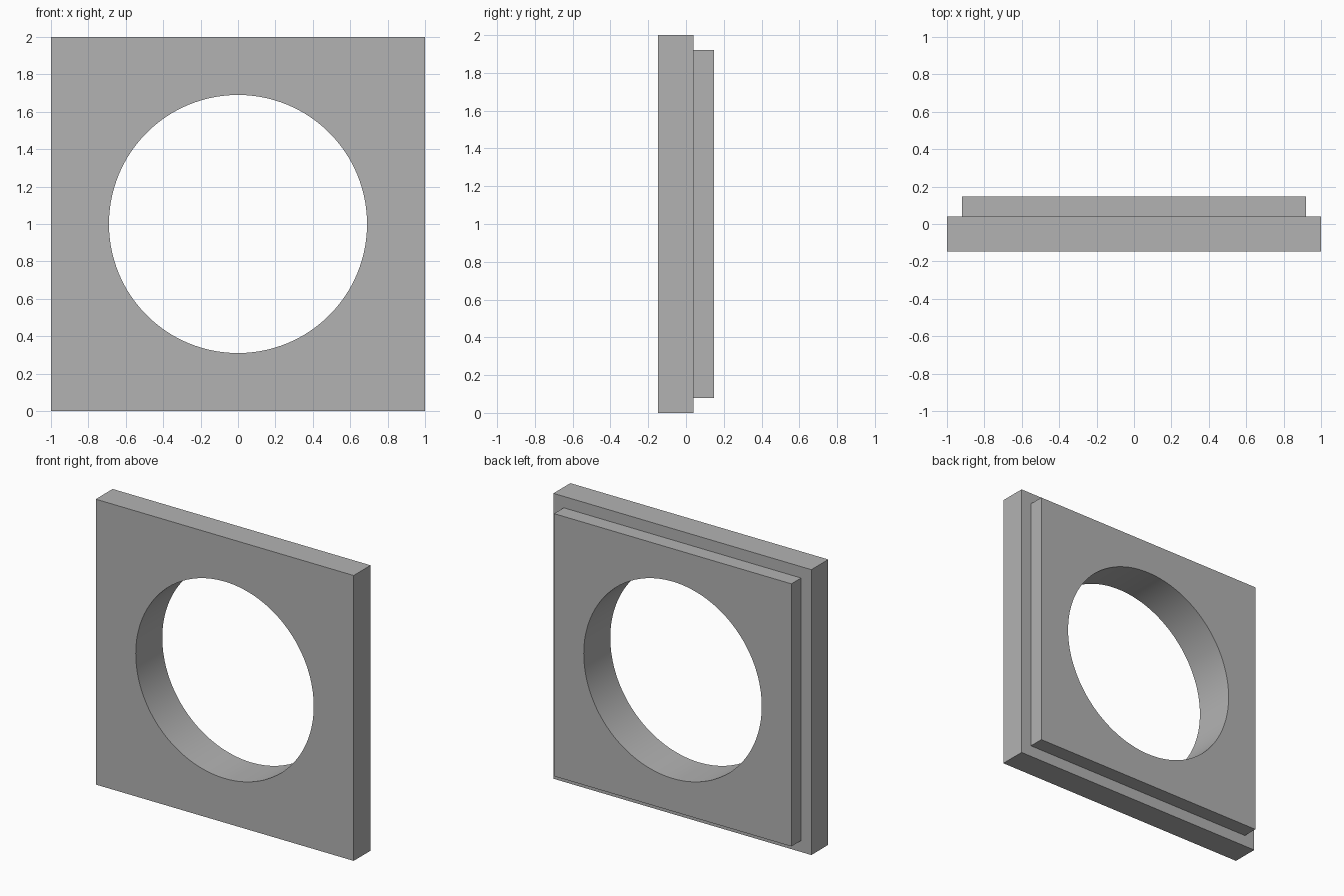
import bpy
import bmesh
import math
from mathutils import Matrix

cube = bpy.data.objects.get("Cube")
if cube:
    bpy.data.objects.remove(cube, do_unlink=True)

FRONT, STEP, BACK = -0.147, 0.04, 0.147
PLATE_HALF, RAISED_HALF, HOLE_RADIUS = 1.0, 0.887, 0.69

grey = bpy.data.materials.new("plain grey")
grey.use_nodes = True
colour = (0.45, 0.45, 0.45, 1)
grey.diffuse_color = colour
grey.node_tree.nodes["Principled BSDF"].inputs["Base Color"].default_value = colour


def make_object(name, bm):
    mesh = bpy.data.meshes.new(name)
    bmesh.ops.recalc_face_normals(bm, faces=bm.faces)
    bm.to_mesh(mesh)
    bm.free()
    mesh.materials.append(grey)
    obj = bpy.data.objects.new(name, mesh)
    bpy.context.collection.objects.link(obj)
    return obj


# Square plate with a smaller raised square on its back
bm = bmesh.new()
bmesh.ops.create_cube(bm, size=1)
for v in bm.verts:
    v.co.x *= 2 * PLATE_HALF
    v.co.y = FRONT if v.co.y < 0 else STEP
    v.co.z = v.co.z * 2 * PLATE_HALF + 1
bm.normal_update()
back_face = max(bm.faces, key=lambda f: f.normal.y)
bmesh.ops.inset_region(bm, faces=[back_face], thickness=PLATE_HALF - RAISED_HALF)
raised = bmesh.ops.extrude_face_region(bm, geom=[back_face])["geom"]
bmesh.ops.delete(bm, geom=[back_face], context="FACES")
for v in raised:
    if isinstance(v, bmesh.types.BMVert):
        v.co.y = BACK
plate = make_object("stepped_plate", bm)

# Round opening through both layers
bm = bmesh.new()
bmesh.ops.create_cone(
    bm, cap_ends=True, segments=128, radius1=HOLE_RADIUS, radius2=HOLE_RADIUS, depth=1,
    matrix=Matrix.Translation((0, 0, 1)) @ Matrix.Rotation(math.pi / 2, 4, "X"))
cutter = make_object("opening_cutter", bm)
cutter.hide_render = True

cut = plate.modifiers.new("opening", "BOOLEAN")
cut.operation = "DIFFERENCE"
cut.solver = "EXACT"
cut.object = cutter
bpy.ops.object.select_all(action="DESELECT")
plate.select_set(True)
bpy.context.view_layer.objects.active = plate
bpy.ops.object.modifier_apply(modifier=cut.name)
bpy.data.objects.remove(cutter, do_unlink=True)
bpy.ops.object.shade_smooth_by_angle(angle=math.radians(30))
